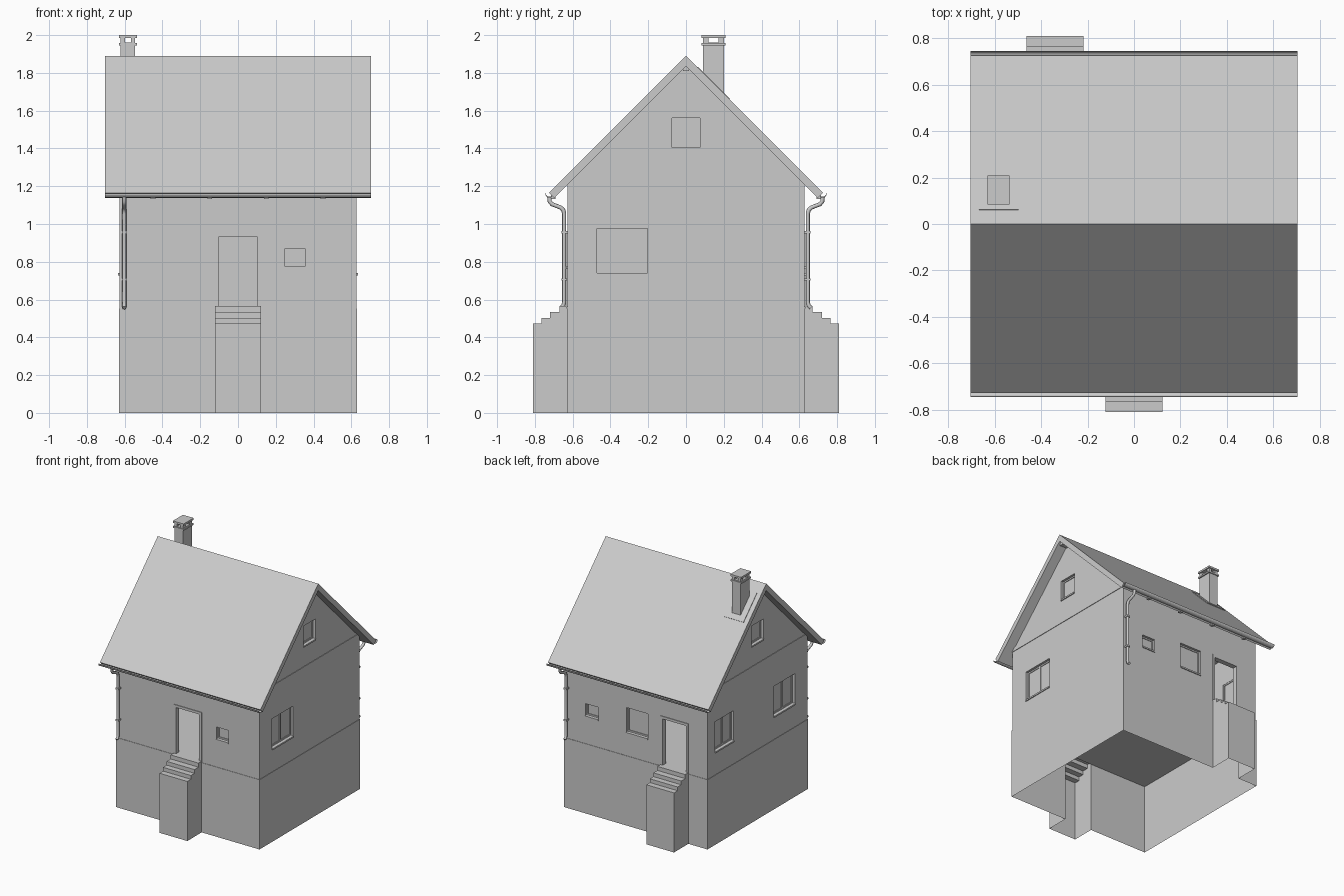
import bpy, bmesh
from math import pi, sin, cos

if "Cube" in bpy.data.objects:
    bpy.data.objects.remove(bpy.data.objects["Cube"])

W = 0.627          # half width of the upper walls
P = 0.63           # half width of the plinth
T = 0.035          # wall thickness


def make(name, verts, faces, fix=True):
    me = bpy.data.meshes.new(name)
    me.from_pydata(verts, [], faces)
    if fix:
        bm = bmesh.new()
        bm.from_mesh(me)
        bmesh.ops.recalc_face_normals(bm, faces=bm.faces)
        bm.to_mesh(me)
        bm.free()
    ob = bpy.data.objects.new(name, me)
    bpy.context.collection.objects.link(ob)
    return ob


def prism(name, pts, x0, x1):
    """Extrude a y-z outline along x."""
    n = len(pts)
    v = [(x0, *p) for p in pts] + [(x1, *p) for p in pts]
    f = [tuple(range(n)), tuple(range(2 * n - 1, n - 1, -1))]
    f += [(i, (i + 1) % n, (i + 1) % n + n, i + n) for i in range(n)]
    return make(name, v, f)


def box(name, a, b):
    x0, x1 = sorted((a[0], b[0]))
    y0, y1 = sorted((a[1], b[1]))
    z0, z1 = sorted((a[2], b[2]))
    return prism(name, [(y0, z0), (y1, z0), (y1, z1), (y0, z1)], x0, x1)


def wall_point(side, u, d, z):
    """u along the wall, d outward from its face."""
    return {'front': (u, -W - d, z), 'back': (u, W + d, z),
            'right': (W + d, u, z), 'left': (-W - d, u, z)}[side]


def wall_box(name, side, u0, u1, d0, d1, z0, z1):
    return box(name, wall_point(side, u0, d0, z0), wall_point(side, u1, d1, z1))


def cut(target, cutter):
    m = target.modifiers.new('cut', 'BOOLEAN')
    m.operation, m.solver, m.object = 'DIFFERENCE', 'EXACT', cutter
    bpy.context.view_layer.objects.active = target
    bpy.ops.object.modifier_apply(modifier=m.name)
    bpy.data.objects.remove(cutter)


# walls with gables, hollowed out
def house_outline(o, base):
    h = W - o
    top = 1.835 - 1.4 * o
    return [(-h, base), (h, base), (h, top - h), (0, top), (-h, top - h)]


walls = prism('walls', house_outline(0, 0.55), -W, W)
cut(walls, prism('hollow', house_outline(T, 0.50), -W + T, W - T))
box('floor', (-W + T, -W + T, 0.55), (W - T, W - T, 0.562))
box('attic_floor', (-W + T, -W + T, 1.19), (W - T, W - T, 1.21))

# windows: opening, frame, pane, mullion, sill
windows = [('front', 0.25, 0.355, 0.765, 0.87), ('back', 0.33, 0.445, 0.765, 0.87),
           ('back', -0.105, 0.085, 0.73, 0.935), ('right', -0.47, -0.205, 0.73, 0.975),
           ('left', -0.47, -0.205, 0.73, 0.975), ('left', 0.30, 0.53, 0.73, 0.975),
           ('right', -0.075, 0.075, 1.395, 1.56), ('left', -0.075, 0.075, 1.395, 1.56)]
for side, u0, u1, z0, z1 in windows:
    cut(walls, wall_box('hole', side, u0, u1, -0.1, 0.1, z0, z1))
    n = side + '_window_'
    f = 0.011
    wall_box(n + 'pane', side, u0, u1, -0.028, -0.024, z0, z1)
    for a, b in ((u0, u0 + f), (u1 - f, u1)):
        wall_box(n + 'jamb', side, a, b, -0.033, -0.019, z0, z1)
    for a, b in ((z0, z0 + 2 * f), (z1 - f, z1)):
        wall_box(n + 'rail', side, u0 + f, u1 - f, -0.033, -0.019, a, b)
    if u1 - u0 > 0.2:
        m = (u0 + u1) / 2
        wall_box(n + 'mullion', side, m - 0.007, m + 0.007, -0.032, -0.018, z0, z1)
    wall_box(n + 'sill', side, u0, u1, -0.02, 0.007, z0 - 0.002, z0 + 0.01)

# open doorways with frames, and the steps in front of them
doors = [('front', 0.0), ('back', -0.34)]
profile = [(0.81, 0), (0.81, 0.473), (0.765, 0.473), (0.765, 0.503), (0.72, 0.503),
           (0.72, 0.533), (0.67, 0.533), (0.67, 0.565), (W - T, 0.565)]
for side, c in doors:
    cut(walls, wall_box('hole', side, c - 0.115, c + 0.115, -0.1, 0.1, 0.56, 0.945))
    for a, b in ((-0.122, -0.102), (0.102, 0.122)):
        wall_box(side + '_door_jamb', side, c + a, c + b, -T, 0.005, 0.56, 0.952)
    wall_box(side + '_door_head', side, c - 0.102, c + 0.102, -T, 0.005, 0.932, 0.952)
    s = -1 if side == 'front' else 1
    n = len(profile)
    v = [(c - 0.122, s * y, z) for y, z in profile] + [(c + 0.122, s * y, z) for y, z in profile]
    # step cheeks, open underneath and towards the cellar
    for x in (c - 0.122, c + 0.122):
        v += [(x, s * P, 0), (x, s * P, 0.565)]
    left = (*range(n - 1), 2 * n + 1, 2 * n)
    right = (*range(n, 2 * n - 1), 2 * n + 3, 2 * n + 2)
    make(side + '_steps', v, [left, right] + [(i, i + 1, n + i + 1, n + i) for i in range(n - 1)])

# plinth: open shell with gaps behind the steps
H = 0.553
for side, c in doors:
    y = -P if side == 'front' else P
    for a, b in ((-P, c - 0.122), (c + 0.122, P)):
        make(side + '_plinth', [(a, y, 0), (b, y, 0), (b, y, H), (a, y, H)],
             [(0, 1, 2, 3) if y < 0 else (3, 2, 1, 0)], fix=False)
for x in (-P, P):
    make('side_plinth', [(x, -P, 0), (x, P, 0), (x, P, H), (x, -P, H)],
         [(0, 1, 2, 3) if x > 0 else (3, 2, 1, 0)], fix=False)
for s in (-1, 1):
    box('plinth_ledge', (-P, s * W, H - 0.003), (P, s * P, H))
    box('plinth_ledge', (s * W, -P, H - 0.003), (s * P, P, H))
    # band under each gable
    prism('gable_band', [(-0.627, 1.208), (0.627, 1.208), (0.597, 1.238), (-0.597, 1.238)],
          s * W, s * (W + 0.004))

# roof slab
prism('roof', [(0, 1.89), (0.725, 1.165), (0.6975, 1.1375), (0, 1.835),
               (-0.6975, 1.1375), (-0.725, 1.165)], -0.705, 0.705)
# ridge beam ends
for s in (-1, 1):
    box('ridge_beam', (s * 0.62, -0.015, 1.81), (s * 0.69, 0.015, 1.845))


# gutters and downpipes
def tube(name, pts, r):
    cu = bpy.data.curves.new(name, 'CURVE')
    cu.dimensions = '3D'
    cu.bevel_depth, cu.bevel_resolution, cu.use_fill_caps = r, 2, True
    sp = cu.splines.new('POLY')
    sp.points.add(len(pts) - 1)
    for p, co in zip(sp.points, pts):
        p.co = (*co, 1)
    ob = bpy.data.objects.new(name, cu)
    bpy.context.collection.objects.link(ob)


for s, px in ((-1, -0.602), (1, 0.602)):
    ang = [pi + pi * i / 8 for i in range(9)]
    arc = [(s * (0.724 + 0.022 * cos(a)), 1.162 + 0.022 * sin(a)) for a in ang]
    arc += [(s * (0.724 + 0.018 * cos(a)), 1.162 + 0.018 * sin(a)) for a in reversed(ang)]
    prism('gutter', arc, -0.705, 0.705)
    path = [(0.724, 1.145), (0.722, 1.12), (0.71, 1.105), (0.665, 1.088), (0.65, 1.075),
            (0.645, 1.055), (0.645, 0.585), (0.65, 0.567), (0.662, 0.556)]
    tube('downpipe', [(px, s * y, z) for y, z in path], 0.011)
    for z in (0.7, 0.95):
        box('pipe_clip', (px - 0.013, s * 0.625, z), (px + 0.013, s * 0.658, z + 0.012))
    for x in (-0.45, -0.15, 0.15, 0.45):
        box('gutter_bracket', (x - 0.012, s * 0.69, 1.132), (x + 0.012, s * 0.715, 1.15))

# chimney with raised cap and flashing
cx, cy = -0.583, 0.146


def block(name, hx, hy, z0, z1, x=cx, y=cy):
    box(name, (x - hx, y - hy, z0), (x + hx, y + hy, z1))


block('chimney_shaft', 0.038, 0.056, 1.6, 1.96)
block('chimney_collar', 0.047, 0.063, 1.945, 1.957)
for sx in (-1, 1):
    for sy in (-1, 1):
        block('chimney_post', 0.011, 0.015, 1.955, 1.988, cx + sx * 0.027, cy + sy * 0.041)
block('chimney_cap', 0.047, 0.063, 1.985, 2.0)
prism('chimney_flashing', [(0.06, 1.83), (0.23, 1.66), (0.233, 1.663), (0.063, 1.833)],
      -0.668, -0.498)
